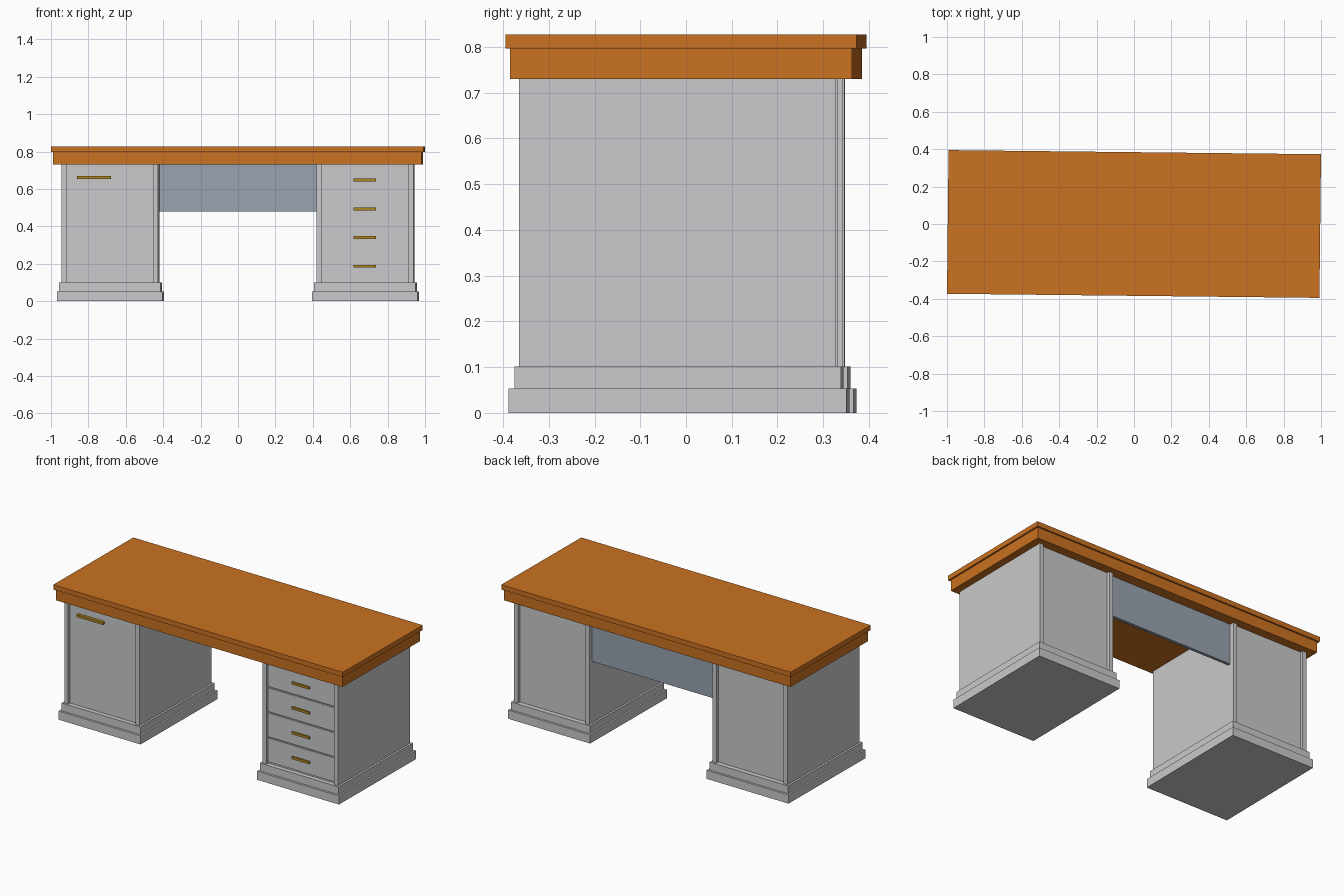
import bpy, bmesh
from mathutils import Matrix

if "Cube" in bpy.data.objects:
    bpy.data.objects.remove(bpy.data.objects["Cube"])

TURN = Matrix.Rotation(-0.011, 4, 'Z')   # the whole desk sits very slightly turned


def material(name, rgb):
    m = bpy.data.materials.new(name)
    m.diffuse_color = (*rgb, 1)
    m.use_nodes = True
    m.node_tree.nodes["Principled BSDF"].inputs["Base Color"].default_value = m.diffuse_color
    return m


WOOD = material("orange_wood", (0.595, 0.168, 0.015))
GREY = material("light_grey_paint", (0.585, 0.59, 0.60))
SLATE = material("slate_panel", (0.32, 0.365, 0.43))
BRASS = material("brass", (0.42, 0.24, 0.015))


def prism(name, outline, z0, z1, mat):
    """Extrude an xy outline from z0 to z1."""
    bm = bmesh.new()
    face = bm.faces.new([bm.verts.new((x, y, z0)) for x, y in outline])
    ext = bmesh.ops.extrude_face_region(bm, geom=[face])
    top = [v for v in ext["geom"] if isinstance(v, bmesh.types.BMVert)]
    bmesh.ops.translate(bm, verts=top, vec=(0, 0, z1 - z0))
    bmesh.ops.recalc_face_normals(bm, faces=bm.faces)
    bm.transform(TURN)
    me = bpy.data.meshes.new(name)
    bm.to_mesh(me)
    bm.free()
    me.materials.append(mat)
    ob = bpy.data.objects.new(name, me)
    bpy.context.collection.objects.link(ob)
    return ob


def box(name, x0, x1, y0, y1, z0, z1, mat):
    return prism(name, [(x0, y0), (x1, y0), (x1, y1), (x0, y1)], z0, z1, mat)


# Desk top: thin slab over a slightly smaller apron
box("top_slab", -0.9957, 0.9957, -0.384, 0.384, 0.797, 0.827, WOOD)
box("top_apron", -0.9857, 0.9857, -0.374, 0.374, 0.73, 0.797, WOOD)

# Two pedestals on stepped plinths, recessed between corner posts front and back
CX, HALF, POST, DEEP = 0.6825, 0.2585, 0.027, 0.018
FRONT, BACK = -0.3545, 0.337
for side, cx in (("left", -CX), ("right", CX)):
    box(side + "_plinth", cx - 0.282, cx + 0.282, -0.377, 0.362, 0, 0.053, GREY)
    box(side + "_plinth_step", cx - 0.271, cx + 0.271, -0.364, 0.349, 0.053, 0.101, GREY)
    a, b = cx - HALF, cx + HALF
    p, q = a + POST, b - POST
    f, r = FRONT + DEEP, BACK - DEEP
    prism(side + "_pedestal",
          [(a, FRONT), (p, FRONT), (p, f), (q, f), (q, FRONT), (b, FRONT),
           (b, BACK), (q, BACK), (q, r), (p, r), (p, BACK), (a, BACK)],
          0.101, 0.73, GREY)

# Left door handle
box("door_handle", -0.857, -0.676, FRONT, FRONT + DEEP, 0.654, 0.669, BRASS)

# Right drawers with handles
for i in range(4):
    z0 = 0.113 + i * 0.155
    z1 = min(z0 + 0.147, 0.73)
    w = HALF - POST - 0.001
    box(f"drawer_{i + 1}", CX - w, CX + w, FRONT + 0.01, FRONT + DEEP, z0, z1, GREY)
    zc = 0.187 + i * 0.1535
    box(f"drawer_handle_{i + 1}", CX - 0.06, CX + 0.06, FRONT, FRONT + 0.01,
        zc - 0.0075, zc + 0.0075, BRASS)

# Modesty panel near the back between the pedestals
box("modesty_panel", -CX + HALF, CX - HALF, 0.292, 0.31, 0.48, 0.73, SLATE)
